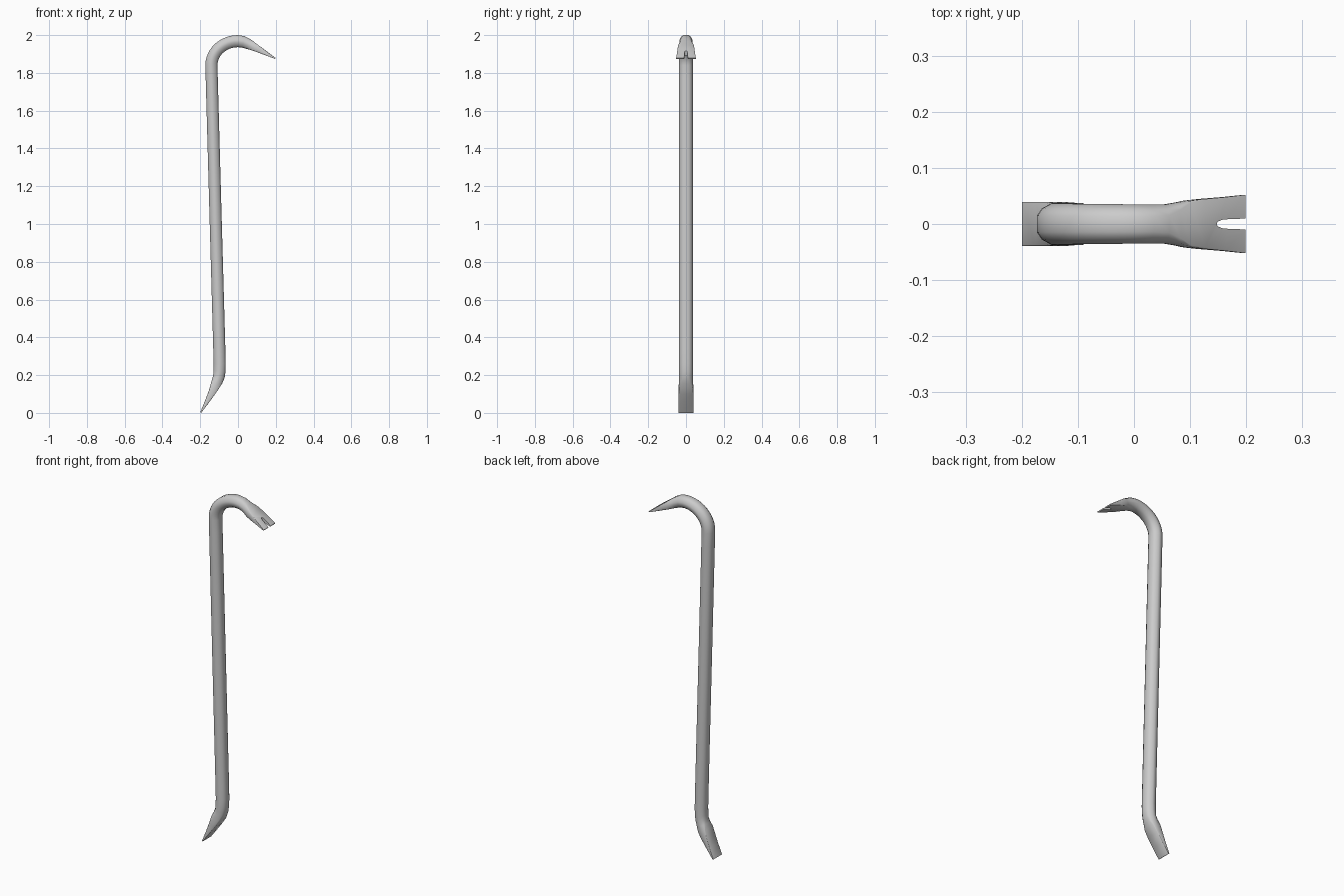
import bpy, bmesh, math
from mathutils import Vector

if "Cube" in bpy.data.objects:
    bpy.data.objects.remove(bpy.data.objects["Cube"])


def section(w, t, sq):
    """Soft-cornered hexagon (sq=0) blending to a flat bar (sq=1); w, t are half sizes."""
    quarter = [((1.0, 0.20), (1.0, 0.10)), ((0.75, 0.72), (1.0, 0.88)), ((0.40, 1.0), (0.96, 1.0))]
    q = [(w * (a[0] + (b[0] - a[0]) * sq), t * (a[1] + (b[1] - a[1]) * sq)) for a, b in quarter]
    top = q + [(-u, v) for u, v in reversed(q)]
    return top + [(-u, -v) for u, v in top]


# Stations along the bar: x, z, half width, half thickness, squareness
R, T = 0.037, 0.032
stations = [
    (-0.197, 0.002, 0.039, 0.003, 1),       # chisel tip
    (-0.166, 0.056, 0.039, 0.011, 1),
    (-0.138, 0.108, 0.039, 0.019, 1),
    (-0.122, 0.142, 0.039, 0.025, 0.85),
    (-0.110, 0.168, 0.037, 0.029, 0.3),
    (-0.101, 0.193, 0.037, 0.031, 0),
    (-0.098, 0.222, R, T, 0),
    (-0.097, 0.260, R, T, 0),
    (-0.099, 0.340, R, T, 0),
    (-0.119, 1.050, R, T, 0),
    (-0.139, 1.770, R, T, 0),
]
# Hook bend
for i in range(13):
    a = math.radians(7.5 * i)
    stations.append((-0.141 * math.cos(a), 1.84 + 0.128 * math.sin(a), R - 0.002 * i / 12, T, 0))
# Claw
stations += [
    (0.028, 1.964, 0.0345, 0.031, 0),
    (0.052, 1.954, 0.0345, 0.028, 0.1),
    (0.073, 1.944, 0.038, 0.024, 0.5),
    (0.092, 1.934, 0.042, 0.020, 0.9),
    (0.120, 1.919, 0.0445, 0.0155, 1),
    (0.160, 1.897, 0.048, 0.009, 1),
    (0.197, 1.877, 0.052, 0.003, 1),
]

# Bar: loft the sections along the path
bm = bmesh.new()
rings = []
for i, (x, z, w, t, sq) in enumerate(stations):
    p, n = stations[max(i - 1, 0)], stations[min(i + 1, len(stations) - 1)]
    tan = Vector((n[0] - p[0], 0, n[1] - p[1])).normalized()
    side = Vector((-tan.z, 0, tan.x))
    rings.append([bm.verts.new(Vector((x, 0, z)) + side * v + Vector((0, u, 0)))
                  for u, v in section(w, t, sq)])
for a, b in zip(rings, rings[1:]):
    for j in range(len(a)):
        k = (j + 1) % len(a)
        bm.faces.new((a[j], a[k], b[k], b[j]))
bm.faces.new(rings[0])
bm.faces.new(rings[-1])
bmesh.ops.recalc_face_normals(bm, faces=bm.faces)
mesh = bpy.data.meshes.new("crowbar")
bm.to_mesh(mesh)
bm.free()
bar = bpy.data.objects.new("crowbar", mesh)
bpy.context.collection.objects.link(bar)

# Nail slot cutter
half = [(0.148, 0.002), (0.151, 0.005), (0.157, 0.0075), (0.167, 0.0085), (0.182, 0.009), (0.23, 0.0115)]
outline = half + [(x, -y) for x, y in reversed(half)]
bm = bmesh.new()
face = bm.faces.new([bm.verts.new((x, y, 1.75)) for x, y in outline])
ext = bmesh.ops.extrude_face_region(bm, geom=[face])
bmesh.ops.translate(bm, vec=(0, 0, 0.3), verts=[v for v in ext["geom"] if isinstance(v, bmesh.types.BMVert)])
bmesh.ops.recalc_face_normals(bm, faces=bm.faces)
cut_mesh = bpy.data.meshes.new("nail_slot_cutter")
bm.to_mesh(cut_mesh)
bm.free()
cutter = bpy.data.objects.new("nail_slot_cutter", cut_mesh)
cutter.hide_render = True
bpy.context.collection.objects.link(cutter)

mod = bar.modifiers.new("nail_slot", 'BOOLEAN')
mod.operation = 'DIFFERENCE'
mod.solver = 'EXACT'
mod.object = cutter
bpy.context.view_layer.objects.active = bar
bar.select_set(True)
bpy.ops.object.modifier_apply(modifier=mod.name)
bpy.data.objects.remove(cutter)
bpy.ops.object.shade_smooth_by_angle(angle=math.radians(50))
